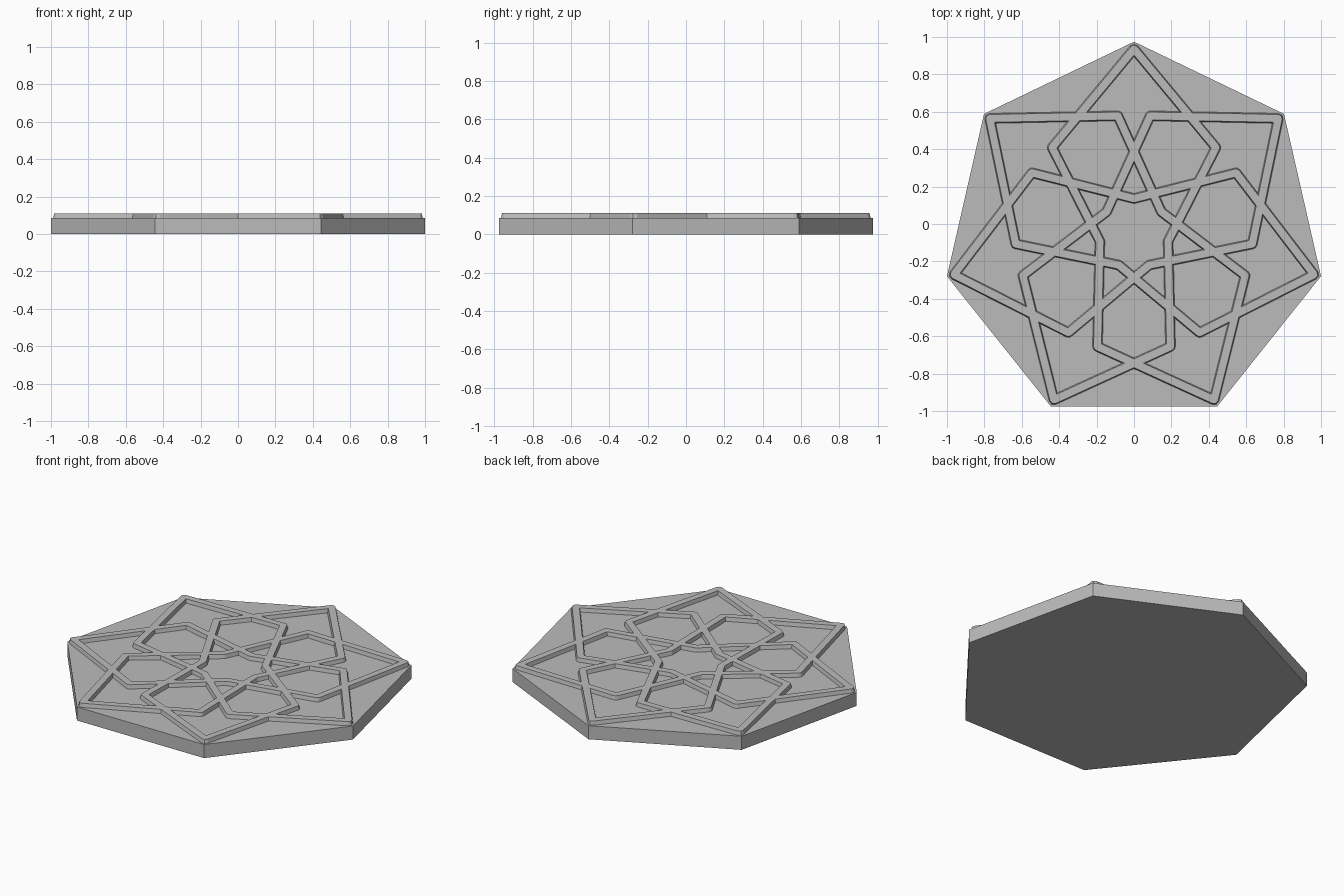
import bpy, bmesh, math
from mathutils import Vector

if "Cube" in bpy.data.objects:
    bpy.data.objects.remove(bpy.data.objects["Cube"])

SIDES = 7
STEP = 2 * math.pi / SIDES
RADIUS = 1.0257
CENTRE = Vector((0, -0.051))
BASE_TOP, STRAP_TOP = 0.086, 0.11

stone = bpy.data.materials.new("stone_grey")
stone.use_nodes = True
grey = (0.5, 0.5, 0.5, 1)
stone.diffuse_color = grey
stone.node_tree.nodes["Principled BSDF"].inputs["Base Color"].default_value = grey


def polar(radius, degrees):
    a = math.radians(degrees)
    return CENTRE + radius * Vector((math.cos(a), math.sin(a)))


def add_object(name, bm):
    bmesh.ops.recalc_face_normals(bm, faces=bm.faces)
    mesh = bpy.data.meshes.new(name)
    bm.to_mesh(mesh)
    bm.free()
    mesh.materials.append(stone)
    obj = bpy.data.objects.new(name, mesh)
    bpy.context.collection.objects.link(obj)
    return obj


# Seven-sided slab
bm = bmesh.new()
corners = [polar(RADIUS, 90 + math.degrees(STEP) * k) for k in range(SIDES)]
lower = bm.faces.new([bm.verts.new((*p, 0)) for p in corners])
extruded = bmesh.ops.extrude_face_region(bm, geom=[lower], use_keep_orig=True)
bmesh.ops.translate(bm, vec=(0, 0, BASE_TOP),
                    verts=[v for v in extruded["geom"] if isinstance(v, bmesh.types.BMVert)])
add_object("seven_sided_slab", bm)

# Centre line of the interlaced strap: tip, petal corner, inner bend, petal corner
path = []
for k in range(SIDES):
    start = 90 + k * 4 * math.degrees(STEP)
    path += [polar(r, start + a) for r, a in
             ((0.987, 0), (0.635, 43.6), (0.187, 102.86), (0.635, 162.1))]


def corner_sections(before, here, after, half):
    """Left and right edge points around a corner, rounded on its outside."""
    d1, d2 = (here - before).normalized(), (after - here).normalized()
    n1, n2 = Vector((-d1.y, d1.x)), Vector((-d2.y, d2.x))
    mid = (n1 + n2).normalized()
    inner = mid * half / mid.dot(n1)
    left_turn = d1.cross(d2) > 0
    for n in (n1, mid, n2):
        outer = n * half
        yield (here + inner, here - outer) if left_turn else (here + outer, here - inner)


# Raised strap swept along the closed path, with slightly sloping sides
bm = bmesh.new()
rings = []
for i, here in enumerate(path):
    before, after = path[i - 1], path[(i + 1) % len(path)]
    feet = corner_sections(before, here, after, 0.027)
    tops = corner_sections(before, here, after, 0.021)
    for (fl, fr), (tl, tr) in zip(feet, tops):
        rings.append([bm.verts.new((*p, z)) for p, z in
                      ((fl, BASE_TOP - 0.002), (tl, STRAP_TOP),
                       (tr, STRAP_TOP), (fr, BASE_TOP - 0.002))])
for i, ring in enumerate(rings):
    last = rings[i - 1]
    for j in range(4):
        bm.faces.new((last[j], last[j - 1], ring[j - 1], ring[j]))
bmesh.ops.remove_doubles(bm, verts=bm.verts, dist=0.0001)
add_object("interlaced_strap", bm)
